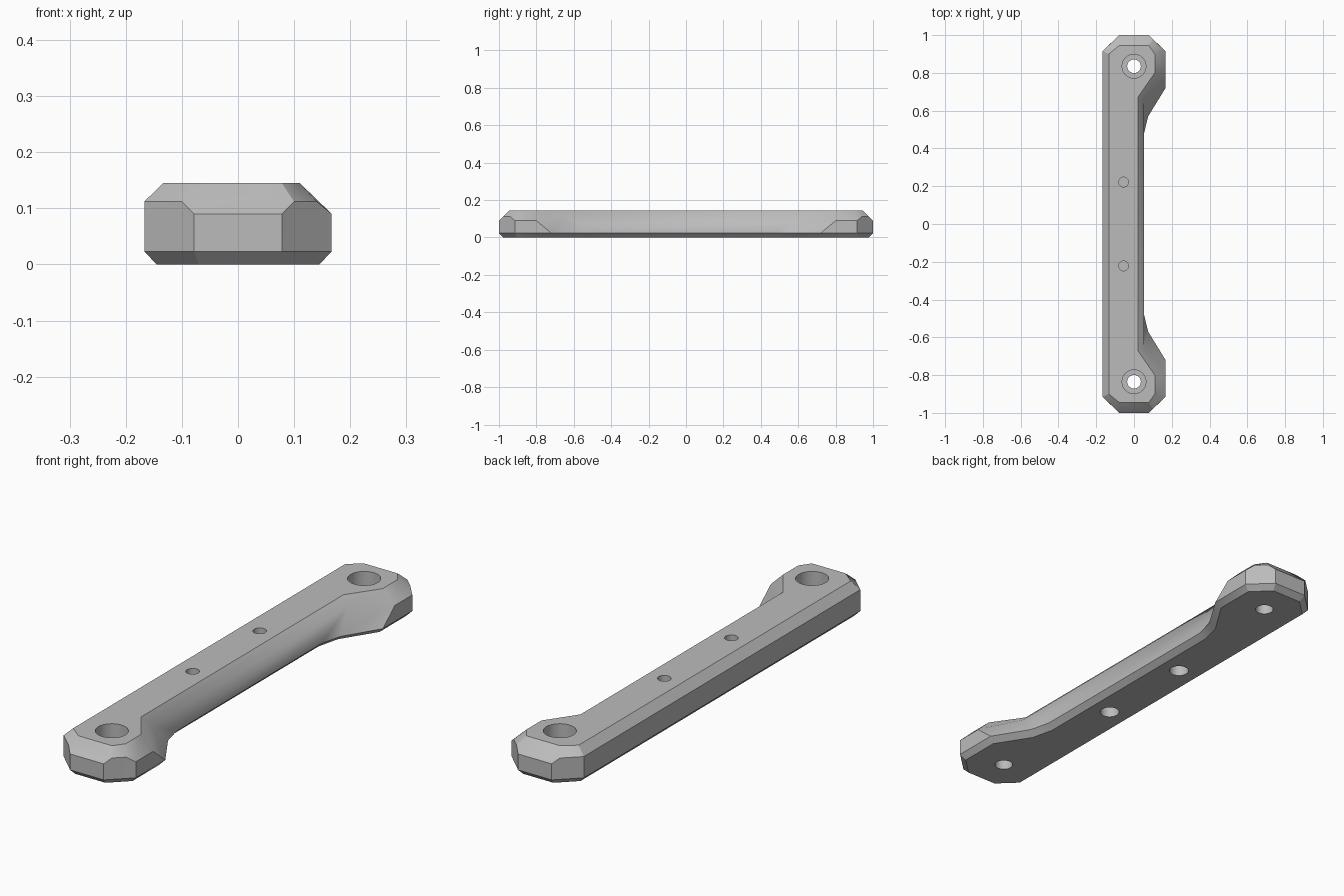
import bpy
import bmesh
import math

old = bpy.data.objects.get("Cube")
if old:
    bpy.data.objects.remove(old, do_unlink=True)

TOP, LOW, RIM, DIP = 0.145, 0.023, 0.112, 0.09

grey = bpy.data.materials.new("grey_plastic")
grey.use_nodes = True
colour = (0.5, 0.5, 0.5, 1)
grey.diffuse_color = colour
grey.node_tree.nodes["Principled BSDF"].inputs["Base Color"].default_value = colour

# Half outline from the waist around one end: floor, lower wall, upper wall, top face
floor = {"waist": (.03, .49), "neck": (.053, .585), "side": (.145, .73),
         "corner": (.145, .905), "end": (.07, .977), "back": (-.145, .905)}
wall = {"waist": (.053, .48), "neck": (.075, .57), "side": (.167, .72),
        "corner": (.167, .915), "end": (.078, 1), "back": (-.167, .915)}
top = {"waist": (.02, .67), "neck": (.02, .67), "side": (.11, .80),
       "corner": (.11, .90), "end": (.078, .945), "back": (-.133, .90)}
for ring in (floor, wall, top):
    ring["far"] = (-ring["end"][0], ring["end"][1])
upper = [("waist", .053, .65, RIM), ("neck", .053, .65, RIM), ("side", .167, .80, DIP),
         ("corner", .167, .915, DIP), ("corner", .14, .94, RIM), ("end", .10, .978, RIM),
         ("end", .078, 1, DIP), ("far", -.078, 1, DIP), ("far", -.10, .978, RIM),
         ("back", -.167, .915, RIM)]

# Four points per column, then the same columns mirrored in y
columns = [[(*floor[k], 0), (*wall[k], LOW), (x, y, z), (*top[k], TOP)]
           for k, x, y, z in upper]
columns += [[(x, -y, z) for x, y, z in c] for c in reversed(columns)]

bm = bmesh.new()
cache = {}


def vert(p):
    key = tuple(round(v, 4) for v in p)
    if key not in cache:
        cache[key] = bm.verts.new(p)
    return cache[key]


def face(points):
    verts = list(dict.fromkeys(vert(p) for p in points))
    if len(verts) > 2:
        bm.faces.new(verts)


for i, a in enumerate(columns):
    b = columns[(i + 1) % len(columns)]
    for j in range(3):
        face((a[j], b[j], b[j + 1], a[j + 1]))
face([c[0] for c in reversed(columns)])
face([c[3] for c in columns])
bmesh.ops.recalc_face_normals(bm, faces=bm.faces)
bmesh.ops.dissolve_limit(bm, angle_limit=math.radians(1),
                         verts=bm.verts, edges=bm.edges)
mesh = bpy.data.meshes.new("handle_bar")
bm.to_mesh(mesh)
bm.free()
bar = bpy.data.objects.new("handle_bar", mesh)
bpy.context.collection.objects.link(bar)
mesh.materials.append(grey)


def drill(x, y, radius, z0, z1):
    """Cut a round hole between two heights."""
    bpy.ops.mesh.primitive_cylinder_add(vertices=48, radius=radius, depth=z1 - z0,
                                        location=(x, y, (z0 + z1) / 2))
    cutter = bpy.context.object
    cutter.name = "hole_cutter"
    cutter.hide_render = True
    cutter.data.materials.append(grey)
    bpy.ops.object.select_all(action="DESELECT")
    bar.select_set(True)
    bpy.context.view_layer.objects.active = bar
    mod = bar.modifiers.new("hole", "BOOLEAN")
    mod.operation = "DIFFERENCE"
    mod.solver = "EXACT"
    mod.object = cutter
    bpy.ops.object.modifier_apply(modifier=mod.name)
    bpy.data.objects.remove(cutter, do_unlink=True)


for s in (-1, 1):
    # Counterbored screw hole at each end
    drill(0, s * .835, .063, .06, .2)
    drill(0, s * .835, .036, -.1, .1)
    # Small hole above a wider blind socket
    drill(-.055, s * .222, .026, .075, .2)
    drill(-.055, s * .222, .039, -.1, .07)

bpy.ops.object.shade_smooth_by_angle(angle=math.radians(30))
